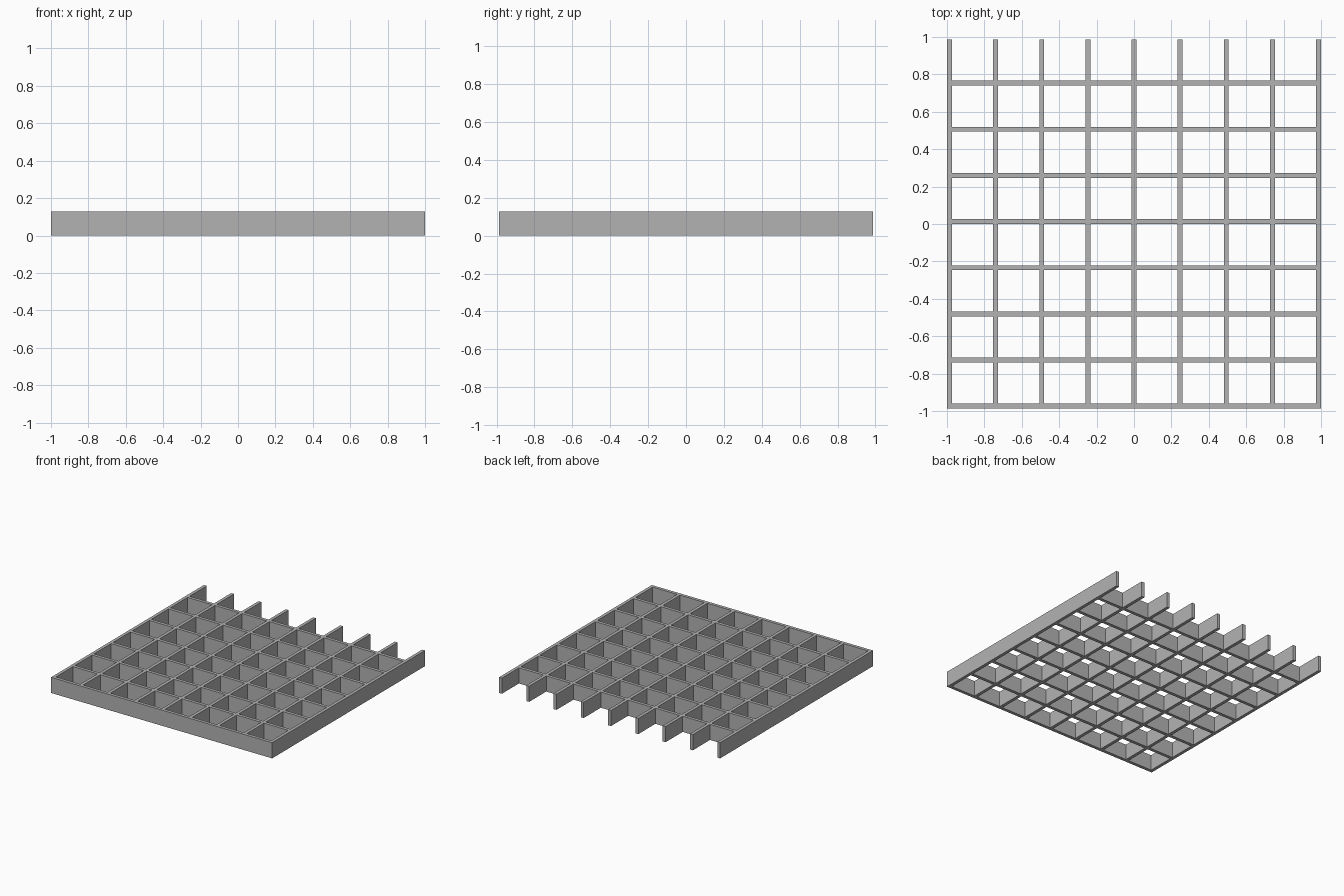
import bpy

cube = bpy.data.objects.get("Cube")
if cube:
    bpy.data.objects.remove(cube, do_unlink=True)

CELLS = 8
WALL = 0.026
HEIGHT = 0.128
PITCH = (2 - WALL) / CELLS
DEPTH = CELLS * PITCH

grey = bpy.data.materials.new("plain grey")
grey.use_nodes = True
colour = (0.45, 0.45, 0.45, 1)
grey.diffuse_color = colour
grey.node_tree.nodes["Principled BSDF"].inputs["Base Color"].default_value = colour


def wall(name, x, y, length, width):
    """Upright slat standing on the ground, centred on x and y."""
    bpy.ops.mesh.primitive_cube_add(size=1, location=(x, y, HEIGHT / 2))
    slat = bpy.context.object
    slat.name = name
    slat.scale = (length, width, HEIGHT)
    bpy.ops.object.transform_apply(location=False, rotation=False, scale=True)
    slat.data.materials.append(grey)
    return slat


# Long walls running front to back, open at the back end
for i in range(CELLS + 1):
    wall(f"long_wall_{i + 1}", (i - CELLS / 2) * PITCH, 0, WALL, DEPTH)

# Cross walls fitted between the long walls, starting flush at the front
for row in range(CELLS):
    y = -DEPTH / 2 + WALL / 2 + row * PITCH
    for col in range(CELLS):
        x = (col + 0.5 - CELLS / 2) * PITCH
        wall(f"cross_wall_{row + 1}_{col + 1}", x, y, PITCH - WALL, WALL)
